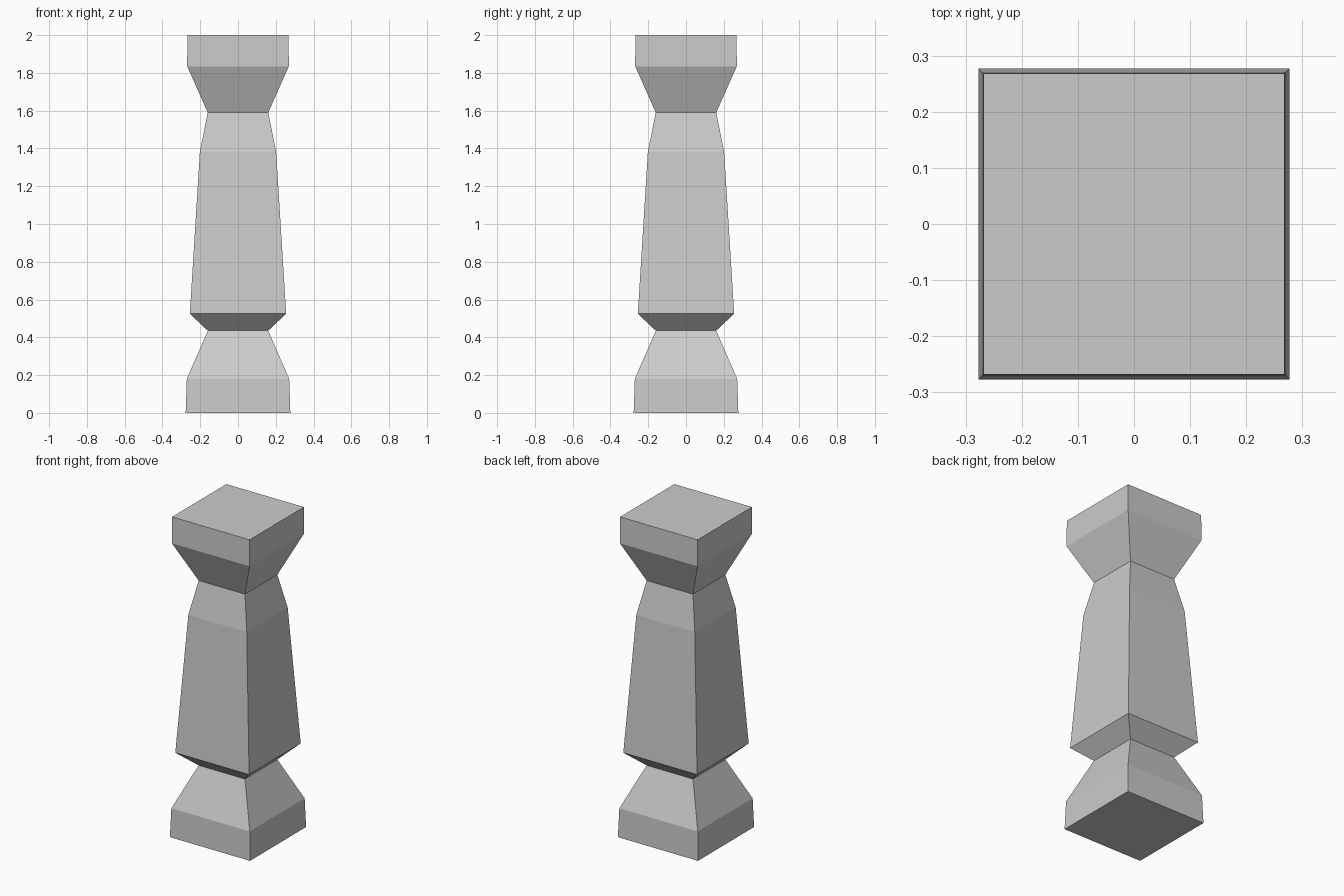
import bpy, bmesh

if "Cube" in bpy.data.objects:
    bpy.data.objects.remove(bpy.data.objects["Cube"])

# Square cross-sections from bottom to top: (height, half width)
PROFILE = [
    (0.00, 0.277), (0.18, 0.271),   # plinth
    (0.435, 0.160),                 # lower neck
    (0.525, 0.255), (1.38, 0.202),  # tapering shaft
    (1.59, 0.160),                  # upper neck
    (1.835, 0.269), (2.00, 0.268),  # capital block
]


def square_loft(name, profile):
    bm = bmesh.new()
    rings = [[bm.verts.new((sx * h, sy * h, z))
              for sx, sy in ((-1, -1), (1, -1), (1, 1), (-1, 1))]
             for z, h in profile]
    for low, high in zip(rings, rings[1:]):
        for i in range(4):
            j = (i + 1) % 4
            bm.faces.new((low[i], low[j], high[j], high[i]))
    bm.faces.new(rings[0][::-1])
    bm.faces.new(rings[-1])
    mesh = bpy.data.meshes.new(name)
    bm.to_mesh(mesh)
    bm.free()
    obj = bpy.data.objects.new(name, mesh)
    bpy.context.collection.objects.link(obj)
    return obj


# One continuous square baluster
square_loft("baluster", PROFILE)
